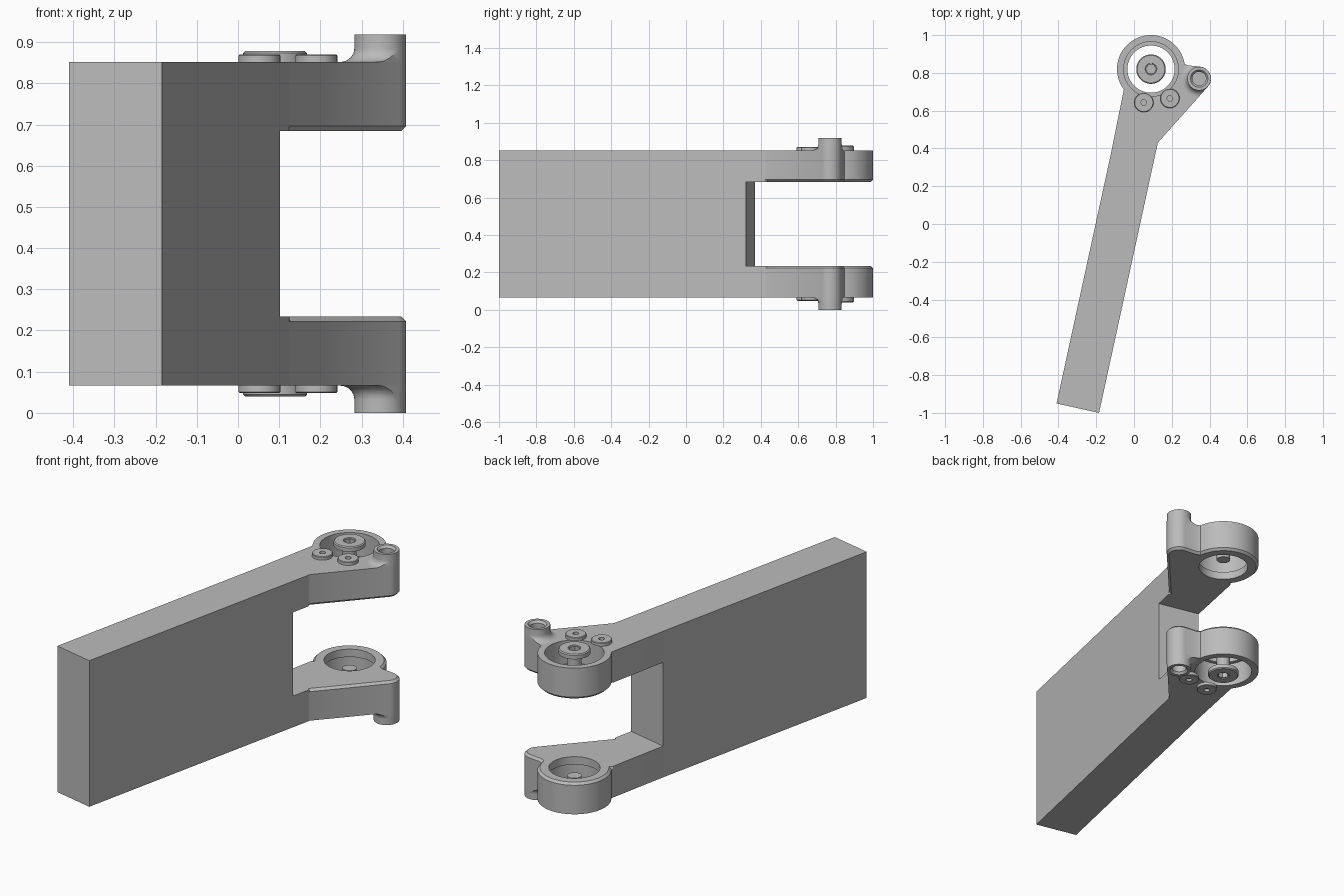
import bpy, bmesh
from math import sin, cos, pi, radians
from mathutils import Vector

cube = bpy.data.objects.get("Cube")
if cube:
    bpy.data.objects.remove(cube, do_unlink=True)

HEIGHT, TOP, INNER, CHAMFER = 0.918, 0.852, 0.684, 0.012
RING, RING_R = Vector((0.09, 0.82)), 0.18
TUBE, TUBE_R = Vector((0.345, 0.77)), 0.063

metal = bpy.data.materials.new("plain grey")
metal.use_nodes = True
grey = (0.5, 0.5, 0.5, 1)
metal.diffuse_color = grey
metal.node_tree.nodes["Principled BSDF"].inputs["Base Color"].default_value = grey


def finish(name, bm):
    bmesh.ops.recalc_face_normals(bm, faces=bm.faces)
    mesh = bpy.data.meshes.new(name)
    bm.to_mesh(mesh)
    bm.free()
    mesh.materials.append(metal)
    ob = bpy.data.objects.new(name, mesh)
    bpy.context.collection.objects.link(ob)
    return ob


def loft(name, loops):
    """Solid through matching loops of 3D points, capped at both ends."""
    bm = bmesh.new()
    rows = [[bm.verts.new(p) for p in loop] for loop in loops]
    n = len(rows[0])
    for a, b in zip(rows, rows[1:]):
        for i in range(n):
            j = (i + 1) % n
            bm.faces.new((a[i], a[j], b[j], b[i]))
    bm.faces.new(rows[0])
    bm.faces.new(rows[-1])
    bmesh.ops.remove_doubles(bm, verts=bm.verts, dist=1e-5)
    return finish(name, bm)


def prism(name, points, z0, z1):
    return loft(name, [[(p[0], p[1], z) for p in points] for z in (z0, z1)])


def revolve(name, centre, profile, steps=48):
    """Spin an (r, z) profile round a vertical axis."""
    bm = bmesh.new()
    verts = [bm.verts.new((centre[0] + r, centre[1], z)) for r, z in profile]
    edges = [bm.edges.new(pair) for pair in zip(verts, verts[1:])]
    bmesh.ops.spin(bm, geom=verts + edges, cent=(*centre, 0), axis=(0, 0, 1),
                   angle=2 * pi, steps=steps)
    bmesh.ops.remove_doubles(bm, verts=bm.verts, dist=1e-5)
    return finish(name, bm)


def combine(ob, tool, operation):
    """Apply a boolean and discard the tool."""
    mod = ob.modifiers.new("cut", "BOOLEAN")
    mod.object, mod.operation, mod.solver = tool, operation, "EXACT"
    bpy.context.view_layer.update()
    graph = bpy.context.evaluated_depsgraph_get()
    mesh = bpy.data.meshes.new_from_object(ob.evaluated_get(graph))
    ob.modifiers.clear()
    ob.data = mesh
    bpy.data.objects.remove(tool, do_unlink=True)


def arc(centre, r, start, end, steps):
    angles = [radians(start + (end - start) * i / steps) for i in range(steps + 1)]
    return [centre + r * Vector((cos(a), sin(a))) for a in angles]


def inset(points, i, d):
    """Mitred inward offset of one corner of a clockwise outline."""
    p = points[i]
    e1 = (p - points[i - 1]).normalized()
    e2 = (points[(i + 1) % len(points)] - p).normalized()
    n1, n2 = Vector((e1.y, -e1.x)), Vector((e2.y, -e2.x))
    return p + (n1 + n2) * d / (1 + n1.dot(n2))


# Bar: long slanted slab ending at the gap between the arms
near_left, near_right = Vector((-0.41, -0.95)), Vector((-0.185, -1.0))
along = Vector((0.2126, 0.977))
gap_left, gap_right = near_left + along * 1.351, near_right + along * 1.351
bar = prism("bar", [near_left, gap_left, gap_right, near_right],
            HEIGHT - TOP, TOP)

# Outline of an arm: bar end, ring lobe, tube lobe, back to the bar
knee = near_right + along * 1.464
ring_arc = arc(RING, RING_R, 217, 9, 48)
outline = ([gap_left, ring_arc[0] - along * 0.01] + ring_arc
           + [Vector((0.285, 0.840))] + arc(TUBE, TUBE_R, 82, -42, 18)
           + [knee, knee - along * 0.01, gap_right])
count = len(outline)
bevelled = [inset(outline, i, CHAMFER) if 1 < i < count - 2 else p
            for i, p in enumerate(outline)]


def lift(points, z):
    return [(p.x, p.y, z) for p in points]


arm = loft("upper_arm", [lift(outline, TOP), lift(outline, INNER + CHAMFER),
                         lift(bevelled, INNER)])
# Stepped bore through the ring lobe
STEP = INNER + 0.042
bore = revolve("bore_cutter", RING, [(0, 0.6), (0.125, 0.6), (0.125, STEP),
                                     (0.145, STEP), (0.145, 0.95), (0, 0.95)], 64)
combine(arm, bore, "DIFFERENCE")

# Tube with a flared foot trimmed to the arm outline
FLARE, R = 0.034, TUBE_R - 0.0005
foot = [(R + FLARE * (1 - sin(a)), TOP + FLARE * (1 - cos(a)))
        for a in (pi / 2 * i / 8 for i in range(9))]
tube = revolve("upper_tube", TUBE, [(0, TOP)] + foot
               + [(R, HEIGHT), (0.046, HEIGHT), (0.036, HEIGHT - 0.012),
                  (0.036, TOP + 0.008), (0, TOP + 0.008)])
combine(tube, prism("trim", outline, 0.8, 1.0), "INTERSECT")

# Pivot screw: broad head, shank hanging in the bore, hexagonal socket
HEAD = 0.878
screw = revolve("upper_pivot_screw", RING, [
    (0, INNER + 0.042), (0.034, INNER + 0.042), (0.034, TOP), (0.078, TOP),
    (0.078, HEAD - 0.005), (0.073, HEAD), (0.031, HEAD), (0.029, HEAD - 0.004),
    (0, HEAD - 0.004)])
socket = prism("socket", arc(RING, 0.027, 0, 300, 5), HEAD - 0.03, 1.0)
combine(screw, socket, "DIFFERENCE")

# Small retaining screws beside the bore
parts = [arm, tube, screw]
for label, spot in (("left", (0.19, 0.665)), ("right", (0.052, 0.643))):
    parts.append(revolve(f"upper_{label}_small_screw", spot, [
        (0, TOP), (0.051, TOP), (0.051, 0.867), (0.048, 0.87), (0.015, 0.87),
        (0.015, TOP + 0.004), (0, TOP + 0.004)], 32))

# Lower set: the same parts mirrored in height
for ob in list(parts):
    mesh = ob.data.copy()
    for v in mesh.vertices:
        v.co.z = HEIGHT - v.co.z
    mesh.flip_normals()
    low = bpy.data.objects.new(ob.name.replace("upper", "lower"), mesh)
    bpy.context.collection.objects.link(low)
    parts.append(low)

# Smooth rounded walls, crisp edges
bpy.ops.object.select_all(action="DESELECT")
for ob in parts:
    ob.select_set(True)
bpy.context.view_layer.objects.active = arm
bpy.ops.object.shade_smooth_by_angle(angle=radians(30))
